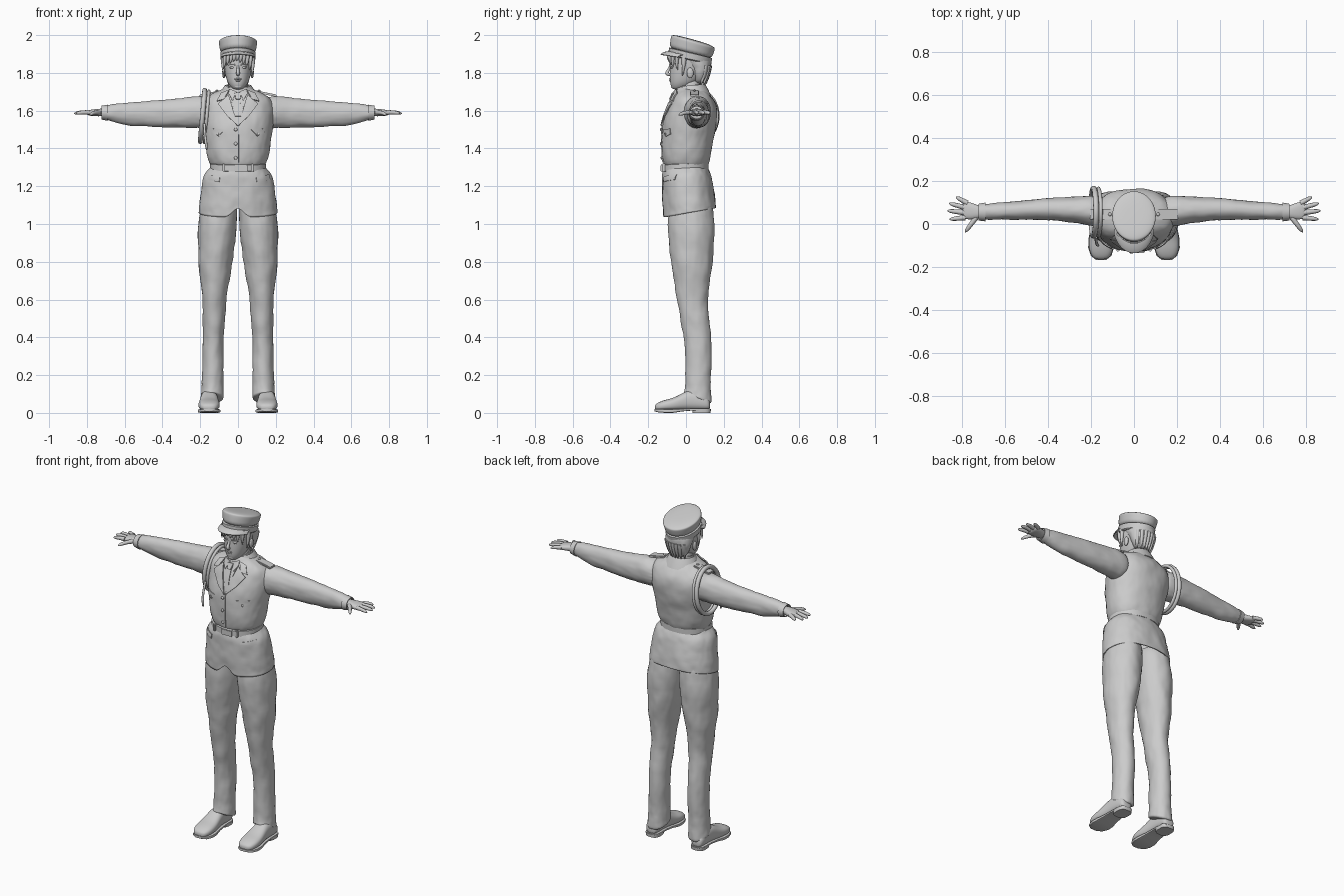
import bpy, bmesh, math
from mathutils import Vector as V, Matrix
from mathutils.bvhtree import BVHTree

cloth = bpy.data.textures.new("cloth_folds", 'CLOUDS')
cloth.noise_scale = 0.09


def finish(name, me, mirror=False, sub=0, fold=0, solid=0):
    o = bpy.data.objects.new(name, me)
    bpy.context.collection.objects.link(o)
    for p in me.polygons:
        p.use_smooth = True
    if sub:
        o.modifiers.new("sub", 'SUBSURF').levels = sub
        o.modifiers["sub"].render_levels = sub
    if fold:
        d = o.modifiers.new("folds", 'DISPLACE')
        d.texture, d.strength, d.texture_coords = cloth, fold, 'GLOBAL'
    if solid:
        s = o.modifiers.new("solid", 'SOLIDIFY')
        s.thickness, s.offset = solid, 0
    if not sub:
        o.modifiers.new("edges", 'EDGE_SPLIT').split_angle = math.radians(40)
    if mirror:
        o.modifiers.new("mirror", 'MIRROR').use_mirror_merge = False
    return o


def from_bm(name, bm, **kw):
    bmesh.ops.recalc_face_normals(bm, faces=bm.faces)
    me = bpy.data.meshes.new(name)
    bm.to_mesh(me)
    bm.free()
    return finish(name, me, **kw)


# Cross-section rings: (centre, u half-axis, v half-axis)
def zr(z, y0, y1, rx, x=0, tilt=0):
    return V((x, (y0 + y1) / 2, z)), V((rx, 0, 0)), V((0, (y1 - y0) / 2, tilt))


def xr(x, z0, z1, y0, y1):
    return V((x, (y0 + y1) / 2, (z0 + z1) / 2)), V((0, (y1 - y0) / 2, 0)), V((0, 0, (z1 - z0) / 2))


def yr(y, hw, z0, z1, x=0.153):
    return V((x, y, (z0 + z1) / 2)), V((hw, 0, 0)), V((0, 0, (z1 - z0) / 2))


def loft(name, rings, n=28, p=2.0, arc=None, caps=True, edit=None, **kw):
    bm = bmesh.new()
    a0, a1 = arc or (0, 360)
    f = lambda t: math.copysign(abs(t) ** (2 / p), t)
    rows = []
    for c, u, v in rings:
        cnt = n + 1 if arc else n
        ang = [math.radians(a0 + (a1 - a0) * i / n) for i in range(cnt)]
        rows.append([bm.verts.new(c + u * f(math.cos(a)) + v * f(math.sin(a))) for a in ang])
    for r, s in zip(rows, rows[1:]):
        for i in range(n):
            j = i + 1 if arc else (i + 1) % n
            bm.faces.new((r[i], r[j], s[j], s[i]))
    if caps and not arc:
        bm.faces.new(rows[0])
        bm.faces.new(rows[-1])
    if edit:
        edit(rows)
    return from_bm(name, bm, **kw)


def tube(name, pts, radii, cyclic=False, **kw):
    cu = bpy.data.curves.new(name + "_path", 'CURVE')
    cu.dimensions, cu.bevel_depth, cu.bevel_resolution, cu.use_fill_caps = '3D', 1, 3, True
    cu.resolution_u = 4
    s = cu.splines.new('NURBS')
    s.points.add(len(pts) - 1)
    for q, p, r in zip(s.points, pts, radii):
        q.co, q.radius = (*p, 1), r
    s.order_u, s.use_endpoint_u, s.use_cyclic_u = 3, not cyclic, cyclic
    o = bpy.data.objects.new(name + "_path", cu)
    bpy.context.collection.objects.link(o)
    me = bpy.data.meshes.new_from_object(o.evaluated_get(bpy.context.evaluated_depsgraph_get()))
    bpy.data.objects.remove(o)
    return finish(name, me, **kw)


def ball(name, loc, size, **kw):
    bm = bmesh.new()
    bmesh.ops.create_uvsphere(bm, u_segments=16, v_segments=10, radius=1,
                              matrix=Matrix.Translation(loc) @ Matrix.Diagonal((*size, 1)))
    return from_bm(name, bm, **kw)


def box(name, loc, size, rot=0, **kw):
    bm = bmesh.new()
    bmesh.ops.create_cube(bm, size=1, matrix=Matrix.Translation(loc) @ Matrix.Rotation(rot, 4, 'Y')
                          @ Matrix.Diagonal((*size, 1)))
    bmesh.ops.bevel(bm, geom=bm.edges[:], offset=min(size) * 0.25, segments=2, affect='EDGES')
    return from_bm(name, bm, **kw)


def surface(o):
    return BVHTree.FromObject(o, bpy.context.evaluated_depsgraph_get())


def front_point(tree, x, z, off):
    hit = tree.ray_cast(V((x, -1, z)), V((0, 1, 0)))[0] or tree.find_nearest(V((x, -0.1, z)))[0]
    return V((x, hit.y - off, z))


# Flat cloth pieces laid onto the front of a garment
def panel(name, tree, quad, off, thick=0.005, **kw):
    bm = bmesh.new()
    bm.faces.new([bm.verts.new((x, 0, z)) for x, z in quad])
    bmesh.ops.subdivide_edges(bm, edges=bm.edges[:], cuts=6, use_grid_fill=True)
    for v in bm.verts:
        v.co = front_point(tree, v.co.x, v.co.z, off)
    return from_bm(name, bm, solid=thick, **kw)


# Jacket body and skirt
torso = loft("jacket_body", [
    zr(1.295, -.11, .105, .135), zr(1.32, -.122, .118, .15), zr(1.35, -.128, .127, .162),
    zr(1.42, -.13, .14, .172), zr(1.49, -.132, .157, .182), zr(1.56, -.115, .168, .19),
    zr(1.62, -.094, .164, .193), zr(1.66, -.075, .145, .18), zr(1.69, -.06, .12, .135),
    zr(1.712, -.052, .1, .08), zr(1.73, -.045, .09, .06)], n=32, p=2.2, sub=2, fold=.012)


def notch(rows):
    rows[-1][24].co.z += 0.07
    rows[-2][24].co.z += 0.03


skirt = loft("jacket_skirt", [
    zr(1.305, -.112, .105, .138), zr(1.285, -.118, .115, .155), zr(1.26, -.125, .128, .178),
    zr(1.22, -.125, .138, .188), zr(1.15, -.123, .15, .196, 0, .005),
    zr(1.09, -.12, .157, .204, 0, .015), zr(1.06, -.12, .158, .207, 0, .025)],
    n=32, p=2.2, caps=False, edit=notch, sub=2, fold=.012, solid=.006)
body, hips = surface(torso), surface(skirt)

# Belt and buckle
loft("belt", [zr(1.283, -.122, .114, .143, 0, .006), zr(1.285, -.127, .119, .148, 0, .006),
              zr(1.318, -.127, .119, .148, 0, .006), zr(1.32, -.122, .114, .143, 0, .006)], n=40, p=2.2)
box("belt_buckle", (.015, -.13, 1.296), (.07, .012, .036))
box("belt_loop", (.075, -.118, 1.298), (.014, .02, .042), mirror=True)

# Shirt, tie, lapels, collar
panel("shirt_front", body, [(-.045, 1.7), (.045, 1.7), (.006, 1.52), (-.006, 1.52)], .002)
panel("tie", body, [(-.01, 1.665), (.01, 1.665), (.017, 1.57), (-.017, 1.57)], .006)
panel("tie_knot", body, [(-.018, 1.695), (.018, 1.695), (.011, 1.66), (-.011, 1.66)], .012, .01)
panel("shirt_collar", body, [(.008, 1.7), (.045, 1.715), (.05, 1.69), (.028, 1.655)], .009, mirror=True)
panel("lapel", body, [(.05, 1.685), (.105, 1.635), (.06, 1.575), (.001, 1.52)], .008, .007, mirror=True)
panel("upper_collar", body, [(.045, 1.71), (.09, 1.692), (.112, 1.65), (.075, 1.66)], .01, .007, mirror=True)
loft("collar_back", [zr(1.68, -.05, .128, .098), zr(1.71, -.045, .112, .082, 0, .004),
                     zr(1.732, -.035, .098, .066, 0, .006)], arc=(-45, 225), solid=.008)
loft("shirt_neckband", [zr(1.69, -.045, .085, .06), zr(1.735, -.037, .08, .054, 0, .008)],
     caps=False, solid=.005)

# Front placket, pockets, buttons
panel("placket", body, [(-.014, 1.52), (.004, 1.52), (.004, 1.325), (-.014, 1.325)], .002, .005)
panel("chest_pocket_flap", body, [(.07, 1.5), (.14, 1.505), (.14, 1.475), (.105, 1.462)], .004, mirror=True)
panel("hip_pocket_flap", hips, [(.095, 1.25), (.165, 1.262), (.17, 1.235), (.1, 1.222)], .004, mirror=True)
for z in (1.5, 1.425, 1.35):
    ball("jacket_button", front_point(body, -.012, z, .006), (.009, .005, .009))
ball("pocket_button", front_point(body, .107, 1.476, .008), (.007, .004, .007), mirror=True)
box("shoulder_strap", (.15, .045, 1.69), (.11, .05, .012), .2, mirror=True)
ball("shoulder_strap_button", (.112, .045, 1.706), (.008, .008, .005), mirror=True)

# Sleeves
loft("sleeve", [xr(.12, 1.52, 1.66, -.02, .13), xr(.18, 1.505, 1.678, -.012, .135),
                xr(.22, 1.508, 1.678, -.004, .132), xr(.3, 1.51, 1.665, .01, .127),
                xr(.4, 1.513, 1.657, .017, .122), xr(.5, 1.518, 1.65, .022, .112),
                xr(.6, 1.524, 1.642, .022, .104), xr(.67, 1.54, 1.632, .02, .096),
                xr(.705, 1.552, 1.626, .02, .092), xr(.712, 1.553, 1.624, .022, .09)],
     n=24, p=2.1, mirror=True, sub=2, fold=.012)
loft("sleeve_cuff", [xr(.69, 1.548, 1.63, .014, .098), xr(.722, 1.555, 1.624, .018, .092)],
     caps=False, mirror=True, solid=.004)

# Hands and fingers
loft("palm", [xr(.69, 1.572, 1.612, .032, .08), xr(.725, 1.57, 1.611, .026, .086),
              xr(.755, 1.57, 1.609, .02, .1), xr(.785, 1.573, 1.604, .022, .106),
              xr(.8, 1.577, 1.6, .03, .1)], n=20, p=2.4, mirror=True, sub=1)
fingers = {"index_finger": ((.785, .03), (.858, .022)), "middle_finger": ((.79, .053), (.868, .062)),
           "ring_finger": ((.787, .077), (.86, .096)), "little_finger": ((.775, .097), (.828, .126)),
           "thumb": ((.735, .03), (.785, -.038))}
for name, (a, b) in fingers.items():
    drop = .02 if name == "thumb" else .012
    pts = [(a[0] + (b[0] - a[0]) * t, a[1] + (b[1] - a[1]) * t, 1.591 - drop * t * t + .006 * t)
           for t in (0, .35, .7, .93, 1)]
    tube(name, pts, [.013, .011, .01, .007, .002], mirror=True)

# Trousers
loft("trouser_leg", [
    zr(1.16, -.085, .12, .08, .09), zr(1.09, -.095, .145, .097, .1), zr(1.0, -.1, .152, .107, .107),
    zr(.9, -.092, .149, .1, .113), zr(.8, -.08, .142, .09, .12), zr(.7, -.066, .127, .077, .123),
    zr(.6, -.048, .113, .064, .126), zr(.5, -.03, .122, .059, .129), zr(.4, -.012, .133, .057, .131),
    zr(.3, -.003, .134, .056, .132), zr(.2, 0, .132, .057, .134), zr(.13, -.004, .132, .06, .136),
    zr(.085, -.012, .135, .063, .139, -.025), zr(.072, -.01, .133, .062, .139, -.03)],
    n=24, mirror=True, sub=2, fold=.013)

# Shoes
loft("shoe", [yr(.128, .026, .02, .06), yr(.112, .04, .014, .09), yr(.06, .044, .014, .12),
              yr(.01, .046, .014, .122), yr(-.03, .051, .012, .098), yr(-.07, .057, .01, .078),
              yr(-.11, .058, .01, .07), yr(-.145, .048, .01, .057), yr(-.166, .028, .014, .042)],
     n=20, p=2.5, mirror=True, sub=2)
loft("shoe_sole", [yr(.128, .028, .012, .024), yr(.11, .042, .012, .024), yr(.03, .045, .012, .024),
                   yr(-.02, .049, .008, .022), yr(-.07, .059, 0, .02), yr(-.11, .06, 0, .02),
                   yr(-.148, .048, .003, .02), yr(-.168, .022, .008, .022)], n=16, p=6, mirror=True)
loft("shoe_heel", [zr(0, .035, .13, .042, .153), zr(.02, .035, .132, .044, .153)], p=3, mirror=True)

# Shoulder cord on one side
loop = [(-.188 + .012 * math.sin(a), .055 + .112 * math.cos(a), 1.572 + .138 * math.sin(a))
        for a in [i * math.tau / 16 for i in range(16)]]
tube("shoulder_cord", loop, [.013] * 16, cyclic=True)
tube("shoulder_cord_inner", [(x + .022, y, z - .004) for x, y, z in loop], [.009] * 16, cyclic=True)
tube("cord_end", [(-.178, -.06, 1.53), (-.176, -.088, 1.47), (-.168, -.1, 1.42), (-.166, -.1, 1.395)],
     [.007, .006, .008, .004])

# Head and neck
loft("neck", [zr(1.66, -.035, .08, .052), zr(1.72, -.032, .075, .05), zr(1.78, -.03, .08, .05)], sub=1)
loft("head", [zr(1.712, -.066, -.03, .018), zr(1.72, -.076, .01, .034), zr(1.74, -.083, .045, .05),
              zr(1.765, -.086, .075, .061), zr(1.8, -.087, .1, .07), zr(1.83, -.086, .11, .074),
              zr(1.87, -.088, .115, .077), zr(1.9, -.084, .115, .077), zr(1.93, -.06, .1, .06)],
     p=2.15, sub=2)
tube("nose", [(0, -.082, 1.838), (0, -.09, 1.82), (0, -.102, 1.801), (0, -.098, 1.793), (0, -.08, 1.789)],
     [.006, .007, .01, .01, .007])
ball("upper_lip", (0, -.084, 1.768), (.019, .007, .0045))
ball("lower_lip", (0, -.082, 1.759), (.015, .007, .005))
ball("chin", (0, -.066, 1.729), (.022, .014, .013))
ball("eye", (.031, -.076, 1.828), (.013, .007, .006), mirror=True)
tube("eyebrow", [(.013, -.087, 1.842), (.032, -.083, 1.848), (.05, -.07, 1.842)], [.003, .004, .002], mirror=True)
ball("ear", (.075, .022, 1.8), (.009, .018, .028), mirror=True)

# Hair
loft("hair_back", [zr(1.742, .045, .1, .04), zr(1.765, .035, .115, .058), zr(1.8, .028, .127, .074),
                   zr(1.835, .01, .133, .081), zr(1.865, -.03, .133, .084), zr(1.9, -.075, .125, .085)],
     sub=2, fold=.01)
for i in range(9):
    x = -.068 + .017 * i
    y = .012 - .104 * math.sqrt(1 - (x / .084) ** 2)
    dip = (.08, .06, .05, .04, .035, .045, .055, .07, .085)[i]
    tube("fringe_lock", [(x, y + .004, 1.905), (x - .002, y - .004, 1.895 - dip * .5),
                         (x * 1.02 - .008, y + .004, 1.9 - dip)], [.012, .011, .002])
tube("side_lock", [(.076, -.01, 1.88), (.081, -.012, 1.84), (.073, -.018, 1.785)], [.014, .011, .002], mirror=True)
for i in range(7):
    x = -.054 + .018 * i
    y = .05 + .065 * math.sqrt(1 - (x / .07) ** 2)
    tube("nape_lock", [(x * 1.1, y + .012, 1.84), (x, y + .004, 1.785), (x * .9, y - .012, 1.738)],
         [.012, .013, .003])

# Cap and visor
loft("cap_band", [zr(1.868, -.085, .125, .086, 0, -.024), zr(1.873, -.092, .132, .092, 0, -.024),
                  zr(1.905, -.091, .139, .094, 0, -.027), zr(1.907, -.087, .134, .09, 0, -.027)], n=40)
loft("cap_crown", [zr(1.895, -.088, .134, .091, 0, -.027), zr(1.93, -.085, .145, .097, 0, -.03),
                   zr(1.96, -.08, .154, .103, 0, -.033), zr(1.967, -.076, .152, .101, 0, -.033),
                   zr(1.974, -.055, .13, .08, 0, -.026), zr(1.977, -.01, .085, .04, 0, -.013)],
     n=32, sub=2)
loft("cap_visor", [zr(1.887, -.088, .128, .09, 0, -.026), zr(1.884, -.115, .128, .095, 0, -.025),
                   zr(1.877, -.134, .128, .096, 0, -.02)], arc=(198, 342), solid=.005)
